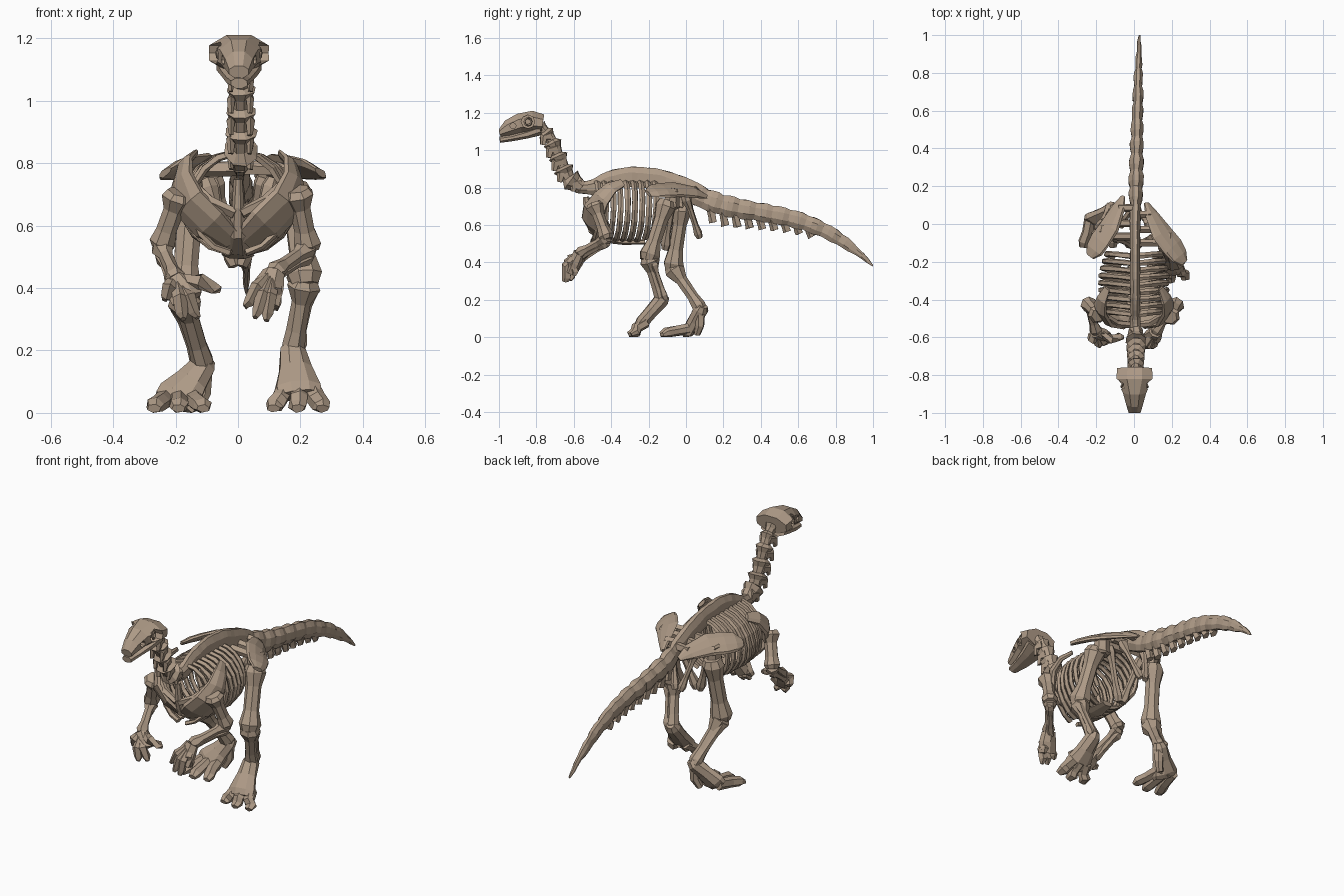
import bpy, bmesh, math, random
from mathutils import Vector

if "Cube" in bpy.data.objects:
    bpy.data.objects.remove(bpy.data.objects["Cube"])

random.seed(3)
bone_mat = bpy.data.materials.new("tan bone")
bone_mat.diffuse_color = (0.43, 0.33, 0.245, 1)
bone_mat.use_nodes = True
bone_mat.node_tree.nodes["Principled BSDF"].inputs["Base Color"].default_value = bone_mat.diffuse_color


def loft(name, pts, sides=7, hint=(1, 0, 0), jitter=0.002, phase=0.3):
    """Tube through (x, y, z, a, b): a = half size along hint, b = half size across it."""
    bm = bmesh.new()
    P = [Vector(p[:3]) for p in pts]
    rings = []
    for i, p in enumerate(pts):
        t = (P[min(i + 1, len(P) - 1)] - P[max(i - 1, 0)]).normalized()
        h = Vector(hint)
        s = (h - t * h.dot(t)).normalized()
        u = t.cross(s)
        ring = []
        for k in range(sides):
            an = 2 * math.pi * k / sides + phase
            v = P[i] + s * p[3] * math.cos(an) + u * p[4] * math.sin(an)
            v += Vector([random.uniform(-jitter, jitter) for _ in range(3)])
            v.z = max(v.z, 0.0)
            v.y = min(max(v.y, -1.0), 1.0)
            ring.append(bm.verts.new(v))
        rings.append(ring)
    for r0, r1 in zip(rings, rings[1:]):
        for k in range(sides):
            m = (k + 1) % sides
            bm.faces.new((r0[k], r0[m], r1[m], r1[k]))
    bm.faces.new(rings[0][::-1])
    bm.faces.new(rings[-1])
    bmesh.ops.recalc_face_normals(bm, faces=bm.faces)
    me = bpy.data.meshes.new(name)
    bm.to_mesh(me)
    bm.free()
    me.materials.append(bone_mat)
    ob = bpy.data.objects.new(name, me)
    bpy.context.collection.objects.link(ob)
    return ob


def bone(name, p, q, r0, rm, r1, flat=1.0, **kw):
    """Long bone with thick ends and a thin shaft."""
    p, q = Vector(p), Vector(q)
    prof = [(-0.04, r0 * 0.75), (0.07, r0), (0.3, rm), (0.7, rm), (0.93, r1), (1.04, r1 * 0.75)]
    return loft(name, [(*p.lerp(q, f), r, r * flat) for f, r in prof], **kw)


# Backbone and tail: (y, z, half width, half height)
spine = [(-.59, .80, .03, .03), (-.5, .80, .03, .045), (-.4, .84, .028, .055), (-.3, .86, .028, .058),
         (-.15, .845, .028, .06), (0, .795, .03, .06), (.1, .74, .035, .062), (.2, .705, .042, .062),
         (.35, .675, .04, .055), (.5, .65, .036, .052), (.62, .62, .032, .048), (.75, .567, .026, .043),
         (.85, .505, .02, .033), (.93, .445, .014, .02), (1.0, .382, .005, .005)]


def spine_at(y):
    for s, e in zip(spine, spine[1:]):
        if s[0] <= y <= e[0]:
            f = (y - s[0]) / (e[0] - s[0])
            return [s[i] + f * (e[i] - s[i]) for i in range(4)]


path = []
for i in range(54):
    y = -.59 + 1.59 * i / 53
    _, z, a, b = spine_at(min(y, 1.0))
    k = (1.0, 1.05, .8)[i % 3] if y > 0.1 else 1.0
    path.append((.006 + .022 * max(0, y), y, z, a * k, b * (k + 1) / 2))
loft("backbone_and_tail", path, 8, phase=math.pi / 8)

# Bony prongs hanging under the tail
for i in range(9):
    y = .14 + i * .066
    _, z, a, b = spine_at(y)
    drop = .05 - i * .004
    loft("tail_prong", [(.012, y - .01, z - b * .5, .024, .022), (.012, y, z - b - drop * .4, .02, .022),
                        (.012, y + .006, z - b - drop, .017, .024)], 5)

# Neck of flared vertebrae
neck = [(-.56, .80), (-.63, .85), (-.66, .91), (-.69, .98), (-.72, 1.05), (-.755, 1.10), (-.79, 1.13)]
pts = []
for i, (p, q) in enumerate(zip(neck, neck[1:])):
    w = .064 - .004 * i
    for f, r in ((0, .62), (.45, .72), (.8, 1.0)):
        pts.append((.01, p[0] + f * (q[0] - p[0]), p[1] + f * (q[1] - p[1]), w * r * .9, w * r))
loft("neck", pts, 8)
for i, (y, z) in enumerate(neck[:5]):
    for s in (-1, 1):  # side prongs pointing down and forward
        loft("neck_prong", [(.008 + s * .02, y, z + .03, .018, .03), (.008 + s * .032, y - .04, z + .02, .014, .025),
                            (.008 + s * .03, y - .045, z - .02, .008, .014)], 5)

# Skull with cut eye sockets
skull = loft("skull", [(.003, -1.0, 1.092, .034, .024), (.003, -.95, 1.118, .048, .047), (.003, -.89, 1.142, .066, .058),
                       (.003, -.82, 1.153, .104, .062), (.003, -.765, 1.145, .1, .05)], 8, jitter=0, phase=math.pi / 8)
cutters = []
for y, z, r in ((-.845, 1.152, .036), (-.925, 1.13, .016)):
    for s in (-1, 1):
        bpy.ops.mesh.primitive_cylinder_add(vertices=8, radius=r, depth=.2, rotation=(0, math.pi / 2, 0),
                                            location=(s * (.1 + (.035 if r > .02 else .02)), y, z))
        cut = bpy.context.object
        cut.hide_render = True
        cutters.append(cut)
        m = skull.modifiers.new("socket", 'BOOLEAN')
        m.object = cut
        m.solver = 'EXACT'
dg = bpy.context.evaluated_depsgraph_get()
me = bpy.data.meshes.new_from_object(skull.evaluated_get(dg))
skull.modifiers.clear()
skull.data = me
for c in cutters:
    bpy.data.objects.remove(c)
skull.data.materials.clear()
skull.data.materials.append(bone_mat)
for s in (-1, 1):
    bpy.ops.mesh.primitive_torus_add(major_segments=8, minor_segments=4, major_radius=.02, minor_radius=.006,
                                     rotation=(0, math.pi / 2, s * .4), location=(.003 + s * .062, -.845, 1.152))
    bpy.context.object.name = "eye_ring"
    bpy.context.object.data.materials.append(bone_mat)
loft("lower_jaw", [(.003, -.995, 1.056, .028, .017), (.003, -.93, 1.066, .042, .019), (.003, -.85, 1.084, .06, .024),
                   (.003, -.78, 1.108, .08, .03)], 8, phase=math.pi / 8)

# Rib cage
for s in (-1, 1):
    for i in range(9):
        y = -.48 + i * .0385
        w = .135 + .045 * math.sin(math.pi * (i + 1) / 10)
        end = math.pi * (.95 if i < 7 else .95 - .1 * (i - 6))
        pts = []
        for k in range(9):
            a = .08 + (end - .08) * k / 8
            pts.append((s * w * math.sin(a), y + .025 * math.sin(a) - .02 * k / 8, .672 + .16 * math.cos(a), .016, .012))
        loft("rib", pts, 5, hint=(0, 1, 0))
    # Shoulder blade sweeping into the chest plate
    loft("shoulder_blade", [(s * .14, -.34, .825, .01, .025), (s * .17, -.40, .80, .016, .04),
                            (s * .18, -.45, .745, .022, .055), (s * .155, -.495, .67, .024, .075),
                            (s * .09, -.50, .605, .022, .08), (s * .02, -.475, .55, .015, .055)],
         8, hint=(s, -.8, 0))
    loft("collar_bone", [(s * .16, -.48, .74, .022, .018), (s * .09, -.525, .68, .018, .018),
                         (s * .01, -.535, .64, .018, .018)], 5, hint=(0, 0, 1))
loft("breastbone", [(0, -.535, .75, .016, .018), (0, -.525, .66, .02, .022), (0, -.50, .57, .03, .025),
                    (0, -.43, .522, .045, .018), (0, -.33, .507, .055, .016), (0, -.22, .51, .035, .014)], 7)

# Hips: flared blades, links to the spine and the lower hip bones
for s, k, dy in ((1, 1.0, 0), (-1, .88, .035)):
    X = s * k
    loft("hip_blade", [(X * .065, .11 + dy, .75, .008, .015), (X * .095, .05 + dy, .775, .014, .045),
                       (X * .15, -.05 + dy, .79, .018, .066), (X * .205, -.12 + dy, .785, .018, .068),
                       (X * .24, -.17 + dy, .78, .016, .058), (X * .265, -.205 + dy, .77, .01, .028)],
         9, hint=(s * .68, -.1, .73))
    for y in (-.1, -.03, .05):
        loft("hip_link", [(0, y + dy, .785, .022, .026), (X * (.11 - y * .4), y + dy, .78, .02, .022)], 5, hint=(0, 1, 0))
    bone("hip_socket", (X * .16, -.07 + dy, .79), (X * .16, -.08 + dy, .69), .05, .045, .052, flat=.9)
    bone("front_hip_bone", (X * .11, -.07, .74), (s * .015, -.11, .48), .03, .018, .026, sides=6)
    bone("rear_hip_bone", (X * .08, .0, .75), (s * .018, .07, .54), .028, .016, .022, sides=6)

# Legs: hip, knee, ankle, ball of foot, toe tips
legs = (((.18, -.105, .72), (.213, -.20, .42), (.175, -.13, .20), (.192, -.235, .08), -.30),
        ((-.15, -.02, .70), (-.175, -.07, .37), (-.11, .08, .15), (-.19, .025, .05), -.13))
for hip, knee, ankle, ball, tip in legs:
    bone("thigh_bone", hip, knee, .06, .042, .06, flat=.95, sides=8)
    bone("shin_bone", knee, ankle, .056, .032, .038, sides=7)
    side = .022 if knee[0] > 0 else -.022
    bone("outer_shin_bone", (knee[0] + side, knee[1] + .025, knee[2] - .02),
         (ankle[0] + side, ankle[1] + .015, ankle[2] + .01), .024, .014, .022, sides=5)
    loft("ankle", [(*Vector(ankle).lerp(Vector(ball), f), a, b) for f, a, b in
                   ((-.2, .025, .025), (0, .042, .042), (.5, .055, .037), (1, .078, .038), (1.2, .074, .028))], 8)
    for d in (-.058, 0, .058):
        c = ball[0] + d
        reach = tip if d == 0 else tip + .015
        z = ball[2]
        loft("toe", [(c - d * .3, ball[1] + .02, z, .032, .03), (c, ball[1] * .5 + reach * .5, z * .45 + .012, .03, .028),
                     (c + d * .3, reach + .02, .024, .032, .026), (c + d * .35, reach - .008, .014, .022, .014)], 6)
# Rear toe on the planted foot
loft("heel_toe", [(-.11, .075, .12, .028, .028), (-.11, .075, .06, .024, .024), (-.13, .06, .015, .02, .018)], 6)

# Arms: shoulder, elbow, wrist, then finger tips
arms = (((.19, -.49, .71), (.225, -.425, .53), (.115, -.57, .45),
         ((.022, -.63, .34), (.055, -.65, .305), (.09, -.65, .295), (.12, -.60, .33))),
        ((-.19, -.48, .70), (-.245, -.42, .535), (-.20, -.57, .43),
         ((-.055, -.6, .395), (-.13, -.62, .305), (-.175, -.64, .30), (-.235, -.60, .36))))
for sh, el, wr, tips in arms:
    bone("upper_arm", sh, el, .052, .034, .044, sides=7)
    bone("forearm", el, wr, .038, .023, .034, sides=6)
    bone("forearm_second", (el[0], el[1], el[2] - .03), (wr[0] - .012, wr[1], wr[2] - .025), .026, .016, .022, sides=5)
    w = Vector(wr)
    mid = sum((Vector(t) for t in tips), Vector()) / 4
    loft("palm", [(*w, .036, .034), (*w.lerp(mid, .35), .052, .034), (*w.lerp(mid, .75), .054, .03)], 7)
    for t in tips:
        t = Vector(t)
        m = w.lerp(t, .55) + Vector((0, -.025, .01))
        loft("finger", [(*w.lerp(t, .1), .022, .022), (*m, .026, .027), (*w.lerp(t, .85), .021, .025), (*t, .01, .012)], 5)
